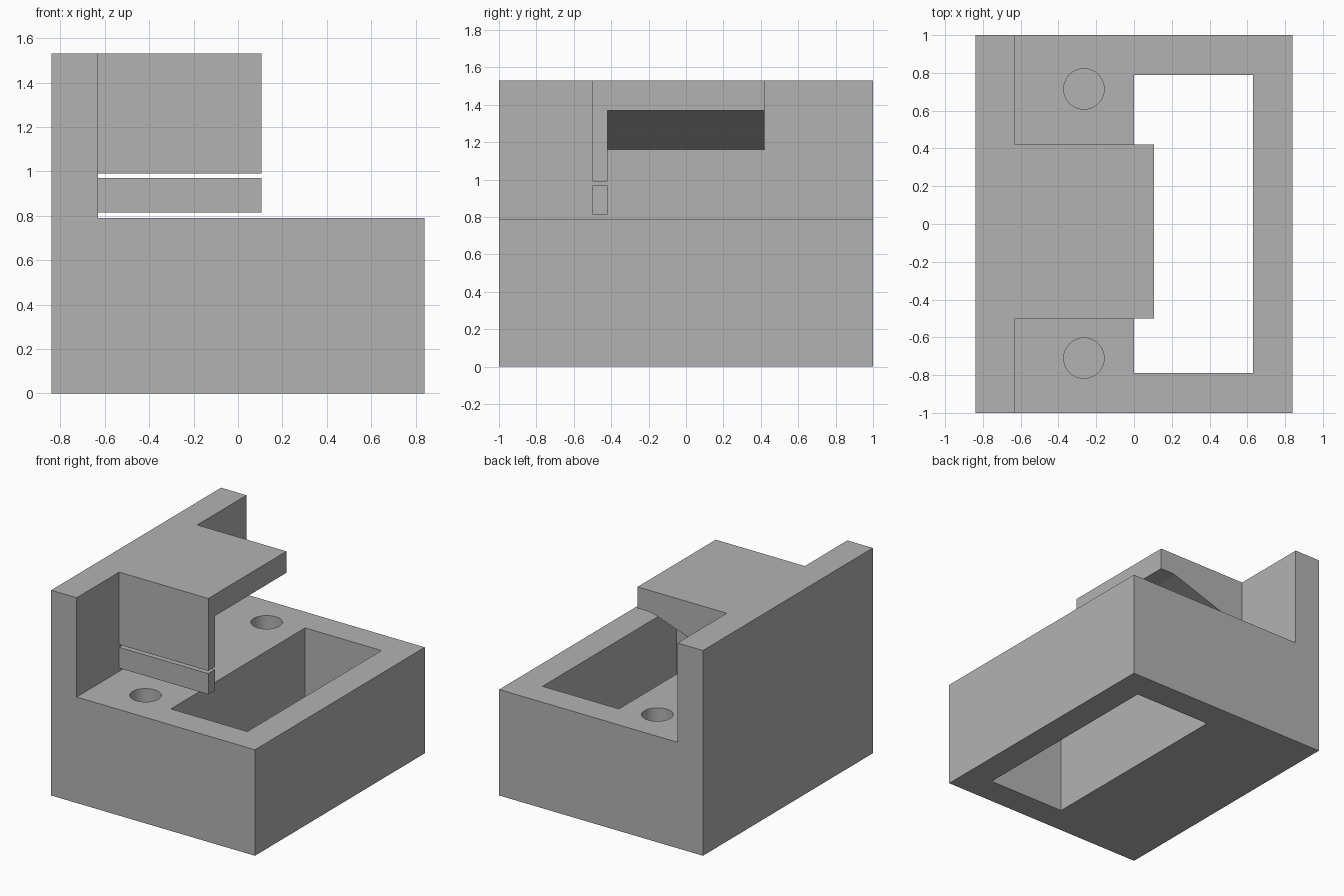
import bpy
import bmesh
import math
from mathutils import Matrix

cube = bpy.data.objects.get("Cube")
if cube:
    bpy.data.objects.remove(cube, do_unlink=True)

grey = bpy.data.materials.new("plain grey")
grey.use_nodes = True
GREY = (0.45, 0.45, 0.45, 1)
grey.diffuse_color = GREY
grey.node_tree.nodes["Principled BSDF"].inputs["Base Color"].default_value = GREY


def add_object(name, bm):
    bmesh.ops.recalc_face_normals(bm, faces=bm.faces)
    mesh = bpy.data.meshes.new(name)
    bm.to_mesh(mesh)
    bm.free()
    mesh.materials.append(grey)
    obj = bpy.data.objects.new(name, mesh)
    bpy.context.collection.objects.link(obj)
    return obj


def extrude_profile(name, profile, y0, y1):
    """Solid made by sweeping an x-z outline along y."""
    bm = bmesh.new()
    face = bm.faces.new([bm.verts.new((x, y0, z)) for x, z in profile])
    ext = bmesh.ops.extrude_face_region(bm, geom=[face])
    verts = [v for v in ext["geom"] if isinstance(v, bmesh.types.BMVert)]
    bmesh.ops.translate(bm, verts=verts, vec=(0, y1 - y0, 0))
    return add_object(name, bm)


def box(name, x0, x1, y0, y1, z0, z1):
    return extrude_profile(name, [(x0, z0), (x1, z0), (x1, z1), (x0, z1)], y0, y1)


def cylinder(name, x, y, z0, z1, radius):
    bm = bmesh.new()
    bmesh.ops.create_cone(bm, cap_ends=True, segments=48, radius1=radius,
                          radius2=radius, depth=z1 - z0,
                          matrix=Matrix.Translation((x, y, (z0 + z1) / 2)))
    return add_object(name, bm)


def combine(target, other, operation):
    """Boolean the other solid into the target, then discard it."""
    mod = target.modifiers.new(operation, "BOOLEAN")
    mod.operation = operation
    mod.solver = "EXACT"
    mod.object = other
    bpy.context.view_layer.objects.active = target
    bpy.ops.object.modifier_apply(modifier=mod.name)
    bpy.data.objects.remove(other, do_unlink=True)


SIDE, WALL, TIP = 0.84, -0.63, 0.105   # half width, wall face, overhang end
DECK, TOP = 0.79, 1.53                 # heights of the base and the wall
INSET = WALL - 0.1                     # how far added parts reach into the wall

# Base and tall side wall as one L-shaped solid
body = extrude_profile("base_and_wall", [
    (-SIDE, 0), (SIDE, 0), (SIDE, DECK), (WALL, DECK), (WALL, TOP), (-SIDE, TOP)], -1, 1)

# Overhang with a flat lip and an underside sloping down to the wall
overhang = extrude_profile("overhang", [
    (INSET, TOP), (TIP, TOP), (TIP, 1.37), (0.01, 1.37), (-0.03, 1.362),
    (WALL, 1.16), (INSET, 1.16)], -0.46, 0.42)
combine(body, overhang, "UNION")

# Hanging front cheek and the separate bar below it
combine(body, box("front_cheek", INSET, TIP, -0.50, -0.42, 0.99, TOP), "UNION")
combine(body, box("front_bar", INSET, TIP, -0.50, -0.42, 0.815, 0.97), "UNION")

# Rectangular well through the base
combine(body, box("well", 0, 0.63, -0.79, 0.79, -0.1, DECK + 0.01), "DIFFERENCE")

# Two blind screw holes
for y in (-0.71, 0.715):
    combine(body, cylinder("screw_hole", -0.265, y, 0.35, DECK + 0.05, 0.107), "DIFFERENCE")

# Merge coplanar pieces and keep the edges crisp
bm = bmesh.new()
bm.from_mesh(body.data)
bmesh.ops.remove_doubles(bm, verts=bm.verts, dist=0.0001)
bmesh.ops.dissolve_limit(bm, angle_limit=math.radians(1), verts=bm.verts, edges=bm.edges)
bm.to_mesh(body.data)
bm.free()
bpy.ops.object.select_all(action="DESELECT")
body.select_set(True)
bpy.context.view_layer.objects.active = body
bpy.ops.object.shade_smooth_by_angle(angle=math.radians(25))
